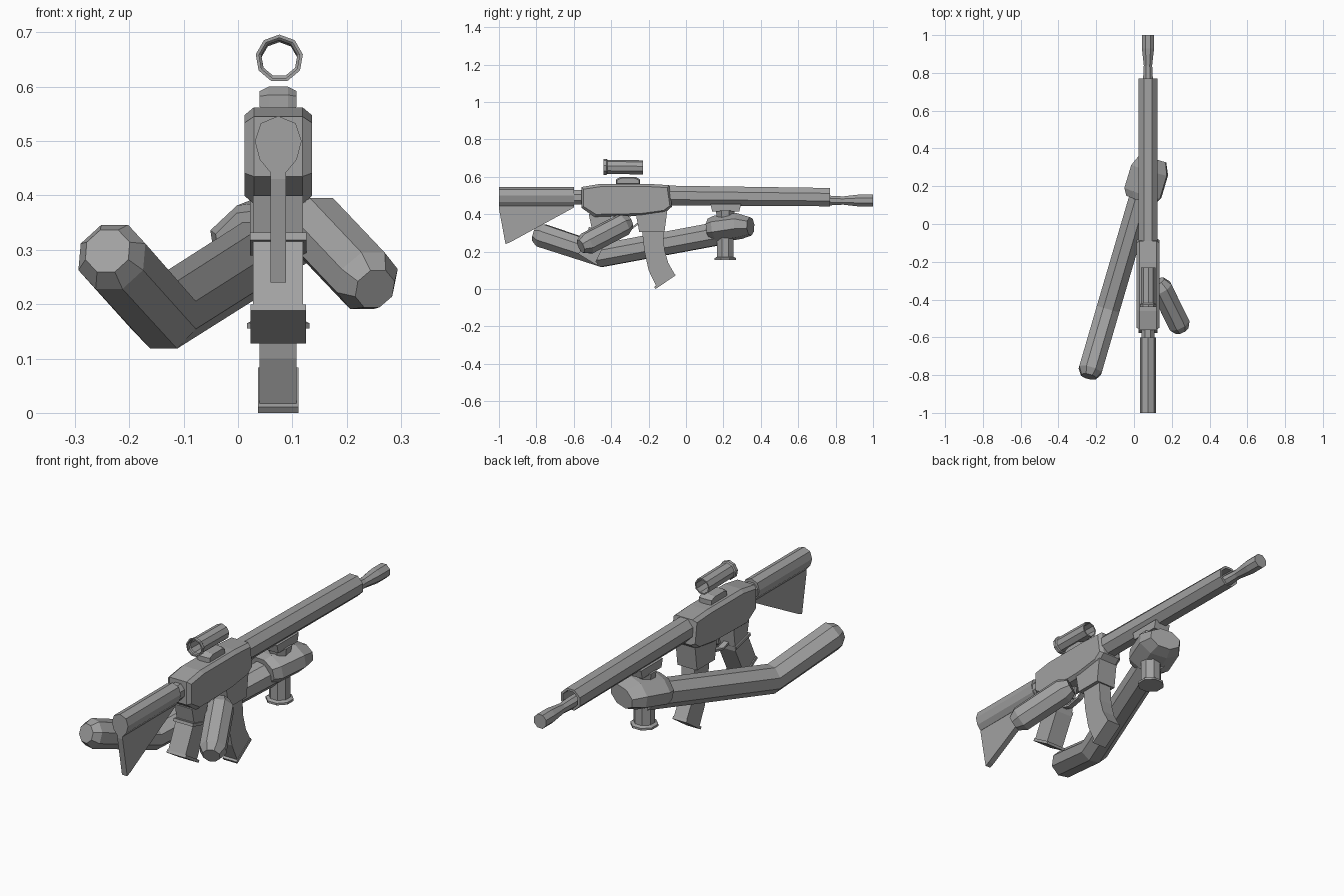
import bpy, math
from mathutils import Vector, Matrix

cube = bpy.data.objects.get("Cube")
if cube:
    bpy.data.objects.remove(cube, do_unlink=True)

grey = bpy.data.materials.new("plain grey")
grey.use_nodes = True
COL = (0.36, 0.36, 0.36, 1)
grey.diffuse_color = COL
grey.node_tree.nodes["Principled BSDF"].inputs["Base Color"].default_value = COL

CX = 0.074  # centre plane of the rifle


def loft(name, rings, caps=True):
    """Join equal-length rings of points into a flat-shaded solid."""
    n = len(rings[0])
    verts = [p for r in rings for p in r]
    faces = [(k * n + i, k * n + (i + 1) % n, (k + 1) * n + (i + 1) % n, (k + 1) * n + i)
             for k in range(len(rings) - 1) for i in range(n)]
    if caps:
        faces += [tuple(range(n))[::-1], tuple(range((len(rings) - 1) * n, len(rings) * n))]
    me = bpy.data.meshes.new(name)
    me.from_pydata(verts, [], faces)
    me.materials.append(grey)
    ob = bpy.data.objects.new(name, me)
    bpy.context.collection.objects.link(ob)
    # consistent outward normals
    import bmesh
    bm = bmesh.new()
    bm.from_mesh(me)
    bmesh.ops.recalc_face_normals(bm, faces=bm.faces)
    bm.to_mesh(me)
    bm.free()
    return ob


def sweep(name, stations, sides=8, roll=0.0, phase=None, wall=0.0):
    """Tube through (x, y, z, half_width, half_height) stations."""
    pts = [Vector(s[:3]) for s in stations]
    phase = math.pi / sides if phase is None else phase
    rings = []
    for k, s in enumerate(stations):
        t = (pts[min(k + 1, len(pts) - 1)] - pts[max(k - 1, 0)]).normalized()
        up = Vector((0, 1, 0)) if abs(t.z) > 0.95 else Vector((0, 0, 1))
        side = t.cross(up).normalized()
        rot = Matrix.Rotation(-roll, 3, t)
        top = rot @ side.cross(t)
        side = rot @ side
        ring = []
        for i in range(sides):
            a = phase + math.tau * i / sides
            ring.append(pts[k] + side * s[3] * math.cos(a) + top * s[4] * math.sin(a))
        rings.append(ring)
    ob = loft(name, rings, caps=not wall)
    if wall:
        m = ob.modifiers.new("wall", "SOLIDIFY")
        m.thickness = wall
        m.offset = -1
    return ob


def prism(name, profile, half, edge=0.0, shrink=1.0):
    """Side profile in (y, z) extruded across x, optionally with chamfered flanks."""
    cy = sum(p[0] for p in profile) / len(profile)
    cz = (min(p[1] for p in profile) + max(p[1] for p in profile)) / 2

    def ring(x, s):
        k = 1 - (1 - s) * 0.3
        return [Vector((CX + x, cy + (y - cy) * k, cz + (z - cz) * s)) for y, z in profile]
    if edge:
        rs = [ring(-half, shrink), ring(edge - half, 1), ring(half - edge, 1), ring(half, shrink)]
    else:
        rs = [ring(-half, 1), ring(half, 1)]
    return loft(name, rs)


def strip(name, a, b, thick, half):
    """Thin plate seen edge-on between two (y, z) points."""
    d = Vector((b[0] - a[0], b[1] - a[1])).normalized()
    n = Vector((-d.y, d.x)) * thick
    return prism(name, [a, b, (b[0] + n.x, b[1] + n.y), (a[0] + n.x, a[1] + n.y)], half)


# Receiver with chamfered flanks
prism("receiver", [(-0.56, 0.545), (-0.46, 0.562), (-0.2, 0.562), (-0.09, 0.555), (-0.075, 0.44),
                   (-0.11, 0.41), (-0.24, 0.39), (-0.49, 0.385), (-0.56, 0.435)], 0.062, 0.017, 0.84)

# Stock tube, connector and fin
half = [(0, 0.546), (0.032, 0.533), (0.043, 0.5), (0.034, 0.466), (0.015, 0.443)]
outline = half + [(-x, z) for x, z in half[:0:-1]]
loft("stock_tube", [[Vector((CX + x, y, z)) for x, z in outline] for y in (-1, -0.6)])
sweep("stock_connector", [(CX, -0.61, 0.49, 0.038, 0.042), (CX, -0.54, 0.49, 0.038, 0.042)])
prism("stock_fin", [(-1, 0.46), (-1, 0.43), (-0.965, 0.24), (-0.94, 0.25), (-0.6, 0.435), (-0.6, 0.46)], 0.014)

# Handguard and flared muzzle
sweep("handguard", [(CX, -0.1, 0.5, 0.054, 0.057), (CX, 0.77, 0.491, 0.054, 0.053)], wall=0.012)
sweep("barrel", [(CX, y, 0.473, r, r) for y, r in
                 ((0.0, 0.028), (0.77, 0.028), (0.84, 0.024), (0.93, 0.035), (1.0, 0.035))])

# Sight tube and its mount
sweep("sight_tube", [(0.076, y, z, r, r) for y, z, r in
                     ((-0.44, 0.652, 0.044), (-0.425, 0.652, 0.044), (-0.42, 0.652, 0.039), (-0.23, 0.649, 0.039))],
      sides=9, phase=math.pi / 2, wall=0.006)
prism("sight_mount", [(-0.375, 0.555), (-0.375, 0.585), (-0.35, 0.6), (-0.27, 0.6), (-0.245, 0.585),
                      (-0.245, 0.555)], 0.034, 0.016, 0.65)

# Magazine well, curved magazine and base plate
prism("magazine_well", [(-0.27, 0.41), (-0.25, 0.305), (-0.115, 0.305), (-0.1, 0.42)], 0.052)
prism("magazine", [(-0.235, 0.31), (-0.222, 0.2), (-0.2, 0.1), (-0.158, 0.012), (-0.06, 0.078),
                   (-0.095, 0.14), (-0.115, 0.21), (-0.122, 0.31)], 0.034)
strip("magazine_base", (-0.163, 0.0), (-0.055, 0.073), 0.013, 0.037)

# Pistol grip with two collars
prism("pistol_grip", [(-0.52, 0.4), (-0.505, 0.33), (-0.57, 0.195), (-0.485, 0.14), (-0.415, 0.28),
                      (-0.4, 0.4)], 0.046)
strip("grip_base", (-0.576, 0.188), (-0.478, 0.128), 0.013, 0.051)
strip("grip_collar", (-0.523, 0.318), (-0.415, 0.29), 0.014, 0.052)

# Trigger guard and trigger
guard = [(-0.42, 0.31), (-0.37, 0.295), (-0.3, 0.31), (-0.255, 0.345)]
for i in range(3):
    strip("trigger_guard_%d" % (i + 1), guard[i], guard[i + 1], 0.01, 0.013)
strip("trigger", (-0.345, 0.33), (-0.33, 0.395), 0.012, 0.008)

# Foregrip under the handguard
prism("foregrip_mount", [(0.13, 0.455), (0.14, 0.415), (0.285, 0.415), (0.295, 0.455)], 0.042)
sweep("foregrip", [(CX, 0.21, z, r, r) for z, r in
                   ((0.155, 0.062), (0.165, 0.062), (0.172, 0.048), (0.38, 0.048), (0.42, 0.055))])

# Far arm: bent octagonal tube ending in a hand around the foregrip
R = 0.067
sweep("left_arm", [(-0.24, -0.808, 0.298, 0.044, 0.044), (-0.232, -0.775, 0.287, R, R),
                   (-0.137, -0.45, 0.18, R, R), (0.06, 0.22, 0.305, R, R)])
sweep("left_hand", [(0.037, 0.13, 0.315, 0.085, 0.062), (0.047, 0.165, 0.32, 0.107, 0.073),
                    (0.083, 0.285, 0.337, 0.107, 0.07), (0.1, 0.345, 0.335, 0.078, 0.05)], roll=0.12)

# Near forearm reaching to the pistol grip
sweep("right_forearm", [(0.252, -0.562, 0.228, 0.04, 0.04), (0.238, -0.53, 0.243, 0.062, 0.062),
                        (0.143, -0.338, 0.343, 0.062, 0.062), (0.125, -0.305, 0.358, 0.04, 0.04)])
